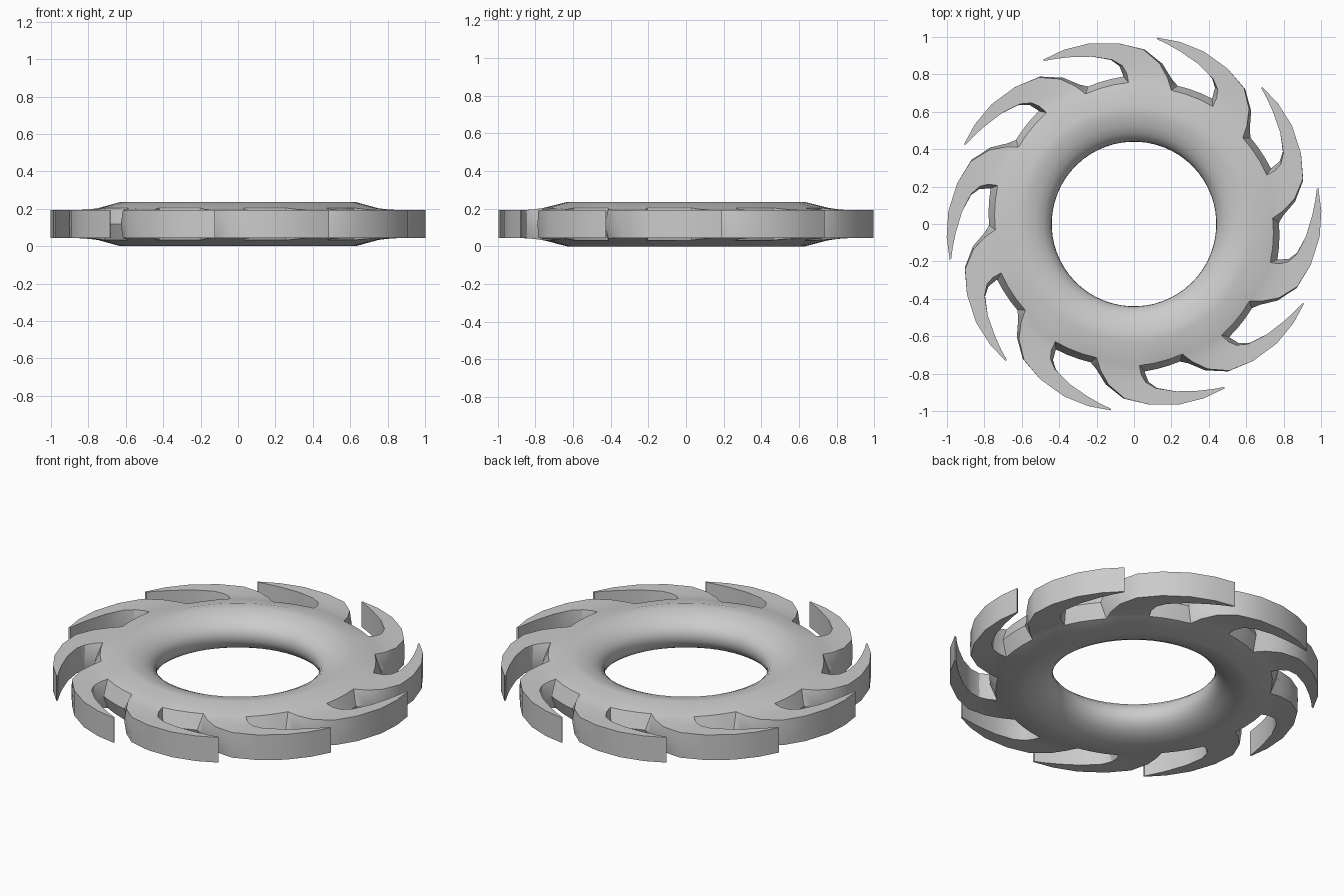
import bpy, bmesh
from math import radians, sin, cos

if "Cube" in bpy.data.objects:
    bpy.data.objects.remove(bpy.data.objects["Cube"])

N = 10            # blades
PHASE = 83.0      # angle of the first blade tip
MID = 0.12        # mid-plane height

# inner ring profile (radius, height above mid-plane)
RING = [(0.44, 0.0), (0.442, 0.022), (0.455, 0.05), (0.485, 0.078),
        (0.53, 0.1), (0.58, 0.112), (0.63, 0.118)]

# blade sections: outer (angle, r), inner (angle, r), half height, mid-plane bulge
BLADE = [
    ((-44.6, .742), (-26.8, .757), .086, .025),
    ((-42.0, .800), (-26.3, .805), .079, .022),
    ((-38.0, .870), (-24.8, .848), .075, .014),
    ((-32.0, .935), (-21.5, .885), .075, .006),
    ((-24.0, .970), (-15.0, .922), .075, 0),
    ((-15.0, .995), (-8.0, .955), .075, 0),
    ((-7.0, 1.004), (-3.5, .978), .075, 0),
    ((0.0, 1.004), (-0.2, .995), .075, 0),
]

bm = bmesh.new()


def pol(a, r, z):
    a = radians(a)
    return (r * cos(a), r * sin(a), MID + z)


def face(*pts):
    bm.faces.new([bm.verts.new(p) for p in pts])


def section(i, tip):
    """Outer/inner points of a blade section, at the face and at mid-plane."""
    (ao, ro), (ai, ri), h, d = BLADE[i]
    da = d / 0.75 * 57.3
    lift = 0.033 if i == 0 else 0
    return ((tip + ao, ro), (tip + ai, ri),
            (tip + ao - da, ro + lift), (tip + ai + da, ri + lift), h)


for k in range(N):
    tip = PHASE + 36 * k
    # rim of the ring over one pitch: blade root, then gap floor
    o, i, om, im, h = section(0, tip)
    o2, _, om2, _, _ = section(0, tip + 36)

    def lerp(p, q, t):
        return (p[0] + (q[0] - p[0]) * t, p[1] + (q[1] - p[1]) * t)
    rim = [lerp(o, i, t / 3) for t in range(3)] + [lerp(i, o2, t / 3) for t in range(4)]
    floor = [lerp(im, om2, t / 3) for t in range(4)]
    for s in (1, -1):
        # ring surface
        for p, q in zip(rim, rim[1:]):
            for (r0, z0), (r1, z1) in zip(RING, RING[1:]):
                face(pol(p[0], r0, s * z0), pol(q[0], r0, s * z0),
                     pol(q[0], r1, s * z1), pol(p[0], r1, s * z1))
            r, z = RING[-1]
            face(pol(p[0], r, s * z), pol(q[0], r, s * z),
                 pol(*q, s * h), pol(*p, s * h))
        # gap floor
        for t in range(3):
            face(pol(*rim[3 + t], s * h), pol(*rim[4 + t], s * h),
                 pol(*floor[t + 1], 0), pol(*floor[t], 0))
        # swept blade
        for j in range(len(BLADE) - 1):
            a, b = section(j, tip), section(j + 1, tip)
            ha, hb = s * a[4], s * b[4]
            mids = [pol(*rim[2], ha), pol(*rim[1], ha)] if j == 0 else []
            face(pol(*a[0], ha), pol(*b[0], hb), pol(*b[1], hb), pol(*a[1], ha), *mids)
            for e in (0, 1):
                face(pol(*a[e], ha), pol(*b[e], hb), pol(*b[e + 2], 0), pol(*a[e + 2], 0))
        # tip cap
        face(pol(*b[0], hb), pol(*b[1], hb), pol(*b[3], 0), pol(*b[2], 0))

bmesh.ops.remove_doubles(bm, verts=bm.verts, dist=0.0005)
bmesh.ops.recalc_face_normals(bm, faces=bm.faces)
zmin = min(v.co.z for v in bm.verts)
bmesh.ops.translate(bm, verts=bm.verts, vec=(0, 0, -zmin))

mesh = bpy.data.meshes.new("bladed_ring")
bm.to_mesh(mesh)
bm.free()
ring = bpy.data.objects.new("bladed_ring", mesh)
bpy.context.collection.objects.link(ring)
bpy.context.view_layer.objects.active = ring
ring.select_set(True)
bpy.ops.object.shade_smooth_by_angle(angle=radians(30))
